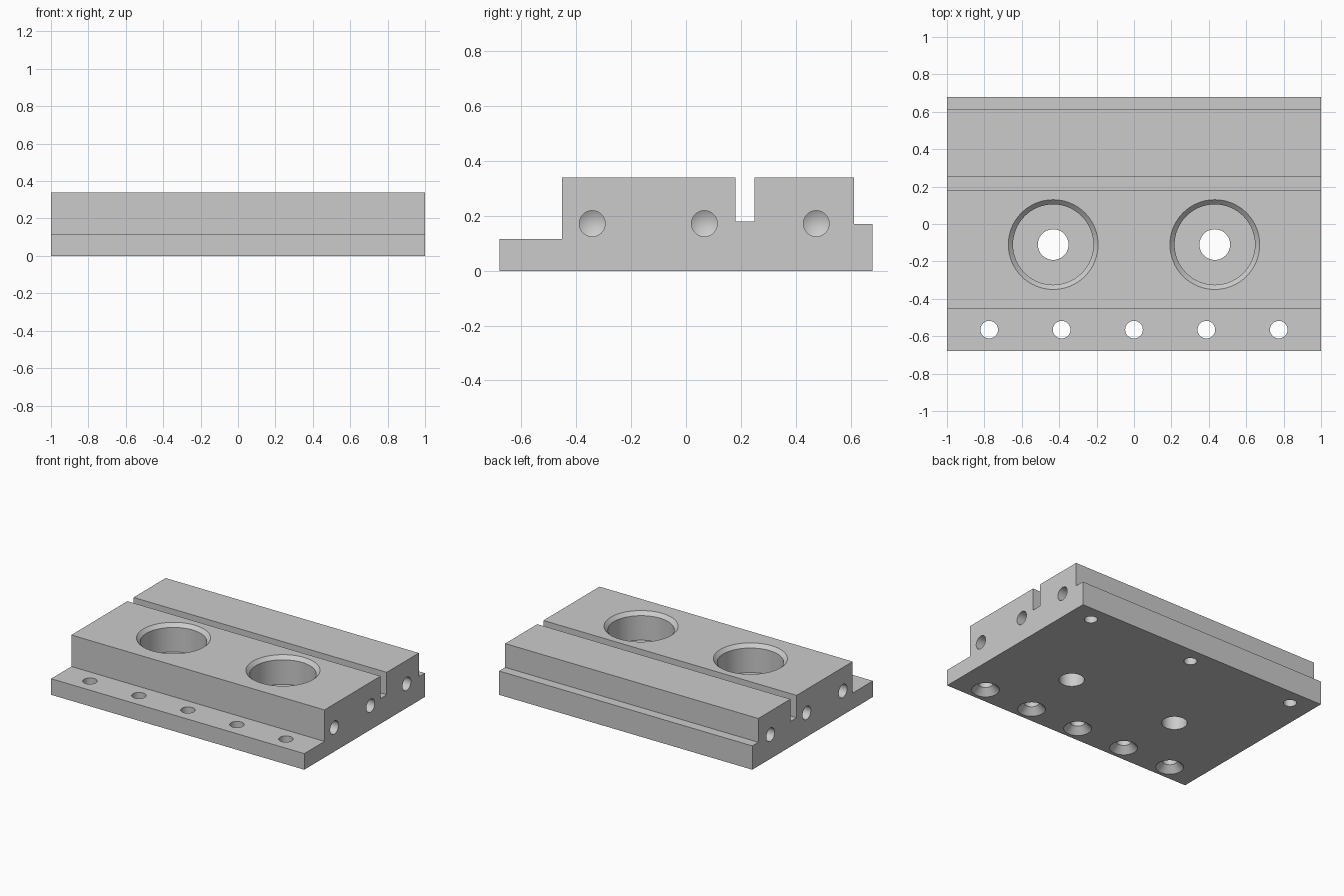
import bpy, bmesh, math
from mathutils import Matrix, Vector

cube = bpy.data.objects.get("Cube")
if cube:
    bpy.data.objects.remove(cube, do_unlink=True)

SEGMENTS = 64

grey = bpy.data.materials.new("machined_grey")
grey.use_nodes = True
grey.diffuse_color = (0.6, 0.6, 0.6, 1)
grey.node_tree.nodes["Principled BSDF"].inputs["Base Color"].default_value = (0.6, 0.6, 0.6, 1)


def make_object(name, bm):
    bmesh.ops.recalc_face_normals(bm, faces=bm.faces)
    mesh = bpy.data.meshes.new(name)
    bm.to_mesh(mesh)
    bm.free()
    obj = bpy.data.objects.new(name, mesh)
    bpy.context.collection.objects.link(obj)
    mesh.materials.append(grey)
    return obj


def add_bore(bm, profile, location, axis=(0, 0, 1)):
    """Turn a (radius, distance) profile around an axis; radius 0 makes a tip."""
    turn = Vector((0, 0, 1)).rotation_difference(Vector(axis)).to_matrix().to_4x4()
    place = Matrix.Translation(location) @ turn
    rings = []
    for radius, height in profile:
        count = SEGMENTS if radius else 1
        angles = [2 * math.pi * i / SEGMENTS for i in range(count)]
        rings.append([bm.verts.new(place @ Vector((radius * math.cos(a), radius * math.sin(a), height)))
                      for a in angles])
    for low, high in zip(rings, rings[1:]):
        for i in range(SEGMENTS):
            j = (i + 1) % SEGMENTS
            if len(high) == 1:
                bm.faces.new((low[i], low[j], high[0]))
            else:
                bm.faces.new((low[i], low[j], high[j], high[i]))
    bm.faces.new(rings[0][::-1])
    if len(rings[-1]) > 1:
        bm.faces.new(rings[-1])


# Stepped and slotted block, extruded along x
section = [(-0.68, 0), (0.68, 0), (0.68, 0.17), (0.612, 0.17), (0.612, 0.34), (0.25, 0.34),
           (0.25, 0.18), (0.18, 0.18), (0.18, 0.34), (-0.452, 0.34), (-0.452, 0.115), (-0.68, 0.115)]
bm = bmesh.new()
end = bm.faces.new([bm.verts.new((-1, y, z)) for y, z in section])
side = bmesh.ops.extrude_face_region(bm, geom=[end])
bmesh.ops.translate(bm, vec=(2, 0, 0), verts=[v for v in side["geom"] if isinstance(v, bmesh.types.BMVert)])
block = make_object("mounting_block", bm)

bm = bmesh.new()
# Chamfered counterbores with through holes
counterbore = [(0.082, -0.05), (0.082, 0.14), (0.215, 0.14), (0.215, 0.315), (0.24, 0.34), (0.24, 0.4)]
for x in (-0.432, 0.432):
    add_bore(bm, counterbore, (x, -0.11, 0))
# Front row of screw holes, countersunk from below
countersink = [(0.09, -0.05), (0.09, 0), (0.047, 0.045), (0.047, 0.2)]
for i in range(-2, 3):
    add_bore(bm, countersink, (i * 0.387, -0.565, 0))
# Blind drilled holes under the back edge and in both ends
drilled = [(0.047, -0.05), (0.047, 0.2), (0, 0.227)]
for x in (-0.837, 0, 0.837):
    add_bore(bm, [(r * 0.9, h * 0.6) for r, h in drilled], (x, 0.565, 0))
for x in (-1, 1):
    for y in (-0.342, 0.067, 0.475):
        add_bore(bm, drilled, (x, y, 0.172), (-x, 0, 0))
cutter = make_object("bore_cutter", bm)
cutter.hide_render = True

# Cut the bores, then discard the cutter
cut = block.modifiers.new("bores", "BOOLEAN")
cut.operation = "DIFFERENCE"
cut.solver = "EXACT"
cut.object = cutter
bpy.ops.object.select_all(action="DESELECT")
block.select_set(True)
bpy.context.view_layer.objects.active = block
bpy.ops.object.modifier_apply(modifier=cut.name)
bpy.data.objects.remove(cutter, do_unlink=True)
bpy.ops.object.shade_smooth_by_angle(angle=math.radians(20))
